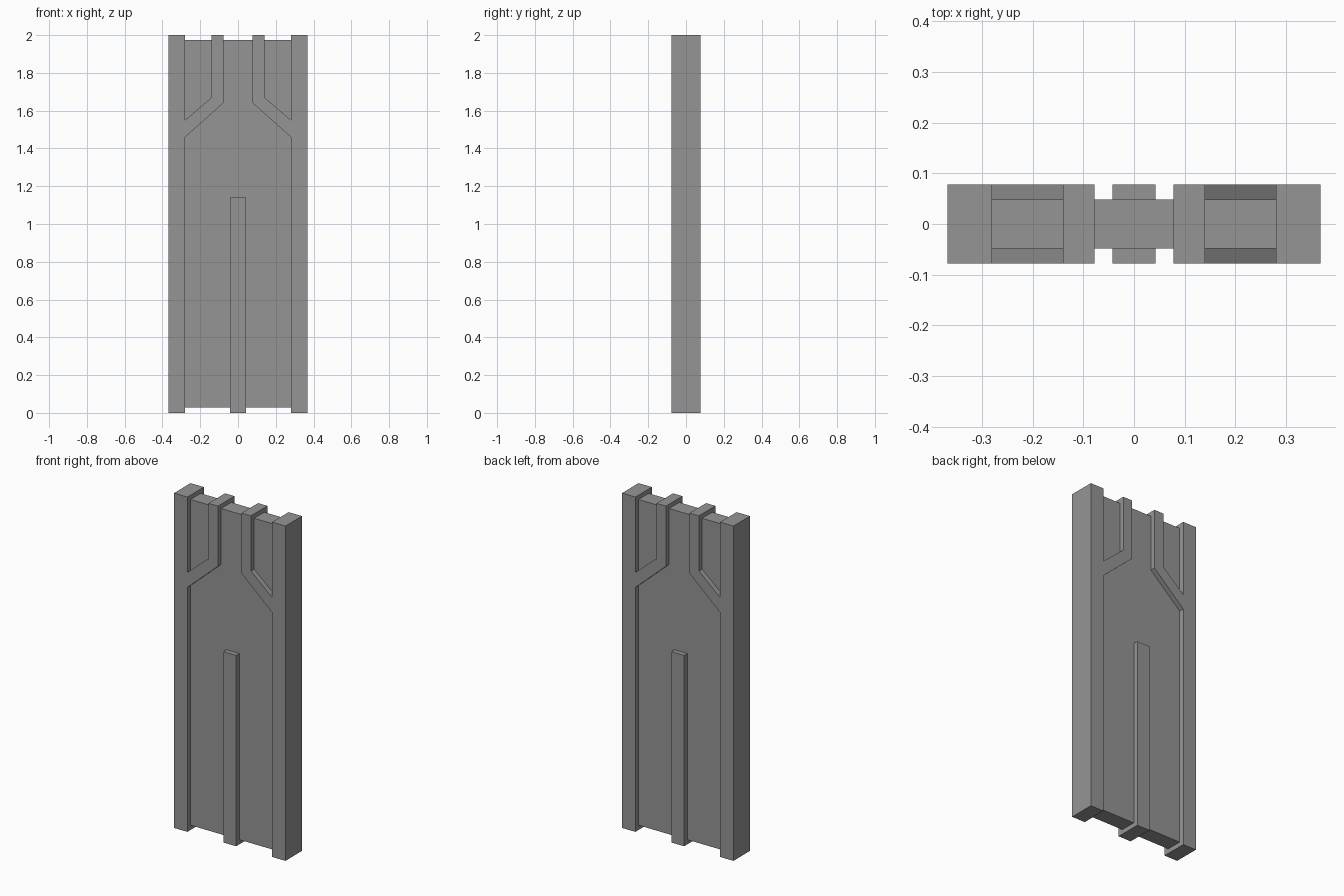
import bpy, bmesh

if "Cube" in bpy.data.objects:
    bpy.data.objects.remove(bpy.data.objects["Cube"])

FRAME_Y = 0.078   # half thickness of the raised frame and bar
PANEL_Y = 0.048   # half thickness of the recessed panel

# Dark grey finish shared by every part
dark_grey = bpy.data.materials.new("dark_grey")
dark_grey.diffuse_color = (0.3, 0.3, 0.3, 1)
dark_grey.use_nodes = True
dark_grey.node_tree.nodes["Principled BSDF"].inputs["Base Color"].default_value = dark_grey.diffuse_color


def extrude_profile(name, points, half_y):
    """Solid from an (x, z) outline, extruded symmetrically along y."""
    bm = bmesh.new()
    face = bm.faces.new([bm.verts.new((x, -half_y, z)) for x, z in points])
    new = bmesh.ops.extrude_face_region(bm, geom=[face], use_keep_orig=True)["geom"]
    verts = [v for v in new if isinstance(v, bmesh.types.BMVert)]
    bmesh.ops.translate(bm, verts=verts, vec=(0, 2 * half_y, 0))
    bmesh.ops.recalc_face_normals(bm, faces=bm.faces)
    mesh = bpy.data.meshes.new(name)
    bm.to_mesh(mesh)
    bm.free()
    mesh.materials.append(dark_grey)
    obj = bpy.data.objects.new(name, mesh)
    bpy.context.collection.objects.link(obj)
    return obj


def rectangle(half_x, z0, z1):
    return [(-half_x, z0), (half_x, z0), (half_x, z1), (-half_x, z1)]


# Recessed panel, its edges seated inside the side posts
extrude_profile("recessed_panel", rectangle(0.30, 0.028, 1.974), PANEL_Y)

# Central raised bar
extrude_profile("center_bar", rectangle(0.042, 0.0, 1.14), FRAME_Y)

# Side post with its angled branch, mirrored to the other side
frame = extrude_profile("side_frame", [
    (0.28, 0), (0.368, 0), (0.368, 2), (0.28, 2), (0.28, 1.55),
    (0.14, 1.67), (0.14, 2), (0.078, 2), (0.078, 1.64), (0.28, 1.46),
], FRAME_Y)
mirror = frame.modifiers.new("mirror", 'MIRROR')
mirror.use_axis = (True, False, False)
